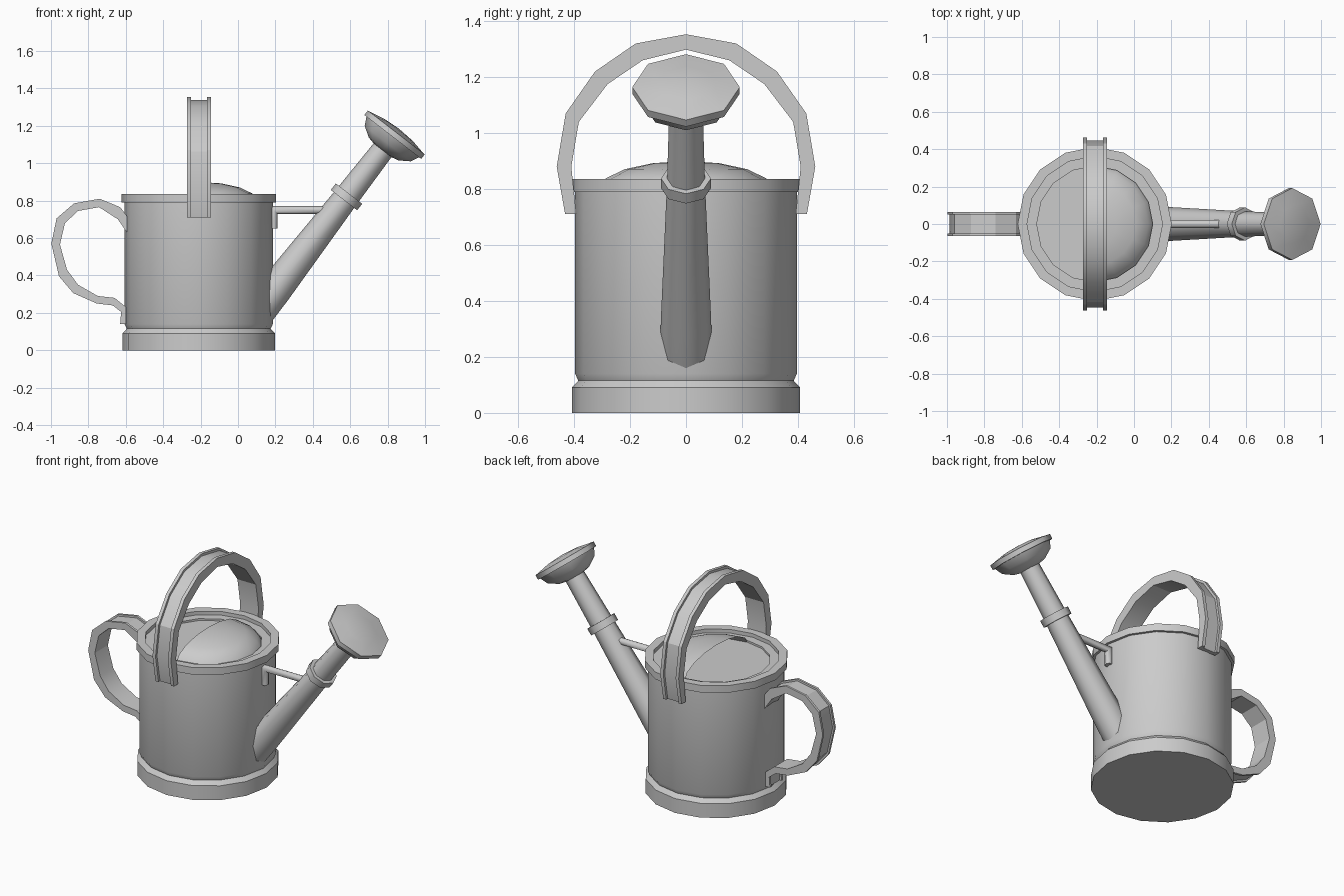
import bpy, bmesh, math
from mathutils import Matrix, Vector

if "Cube" in bpy.data.objects:
    bpy.data.objects.remove(bpy.data.objects["Cube"])


def finish(name, bm, angle):
    bmesh.ops.remove_doubles(bm, verts=bm.verts, dist=1e-5)
    bmesh.ops.recalc_face_normals(bm, faces=bm.faces)
    me = bpy.data.meshes.new(name)
    bm.to_mesh(me)
    bm.free()
    ob = bpy.data.objects.new(name, me)
    bpy.context.collection.objects.link(ob)
    bpy.ops.object.select_all(action='DESELECT')
    bpy.context.view_layer.objects.active = ob
    ob.select_set(True)
    bpy.ops.object.shade_smooth_by_angle(angle=math.radians(angle))
    return ob


def lathe(name, profile, sides, matrix, start=0.0, sweep=2 * math.pi, angle=35):
    """Turn an (r, z) profile around the local z axis."""
    bm = bmesh.new()
    verts = [bm.verts.new((r, 0, z)) for r, z in profile]
    edges = [bm.edges.new(p) for p in zip(verts, verts[1:])]
    bmesh.ops.rotate(bm, verts=verts, matrix=Matrix.Rotation(start, 3, 'Z'))
    bmesh.ops.spin(bm, geom=verts + edges, axis=(0, 0, 1), cent=(0, 0, 0),
                   angle=sweep, steps=sides)
    bmesh.ops.remove_doubles(bm, verts=bm.verts, dist=1e-5)
    bm.transform(matrix)
    return finish(name, bm, angle)


def skin(name, rings, angle):
    """Join rings of points into a capped solid."""
    bm = bmesh.new()
    rows = [[bm.verts.new(p) for p in ring] for ring in rings]
    n = len(rows[0])
    for a, b in zip(rows, rows[1:]):
        for i in range(n):
            j = (i + 1) % n
            bm.faces.new((a[i], a[j], b[j], b[i]))
    bm.faces.new(rows[0])
    bm.faces.new(rows[-1])
    return finish(name, bm, angle)


def channel(name, outer, inner, half, lip, depth, place):
    """Strap with a shallow groove along its outer side."""
    rings = []
    for o, i in zip(outer, inner):
        o, i = Vector(o), Vector(i)
        g = o + (i - o).normalized() * depth
        h, k = half, half - lip
        rings.append([place(p, w) for p, w in (
            (i, -h), (i, h), (o, h), (o, k), (g, k), (g, -k), (o, -k), (o, -h))])
    return skin(name, rings, 25)


CX = -0.21
upright = Matrix.Translation((CX, 0, 0))

# Can body with foot, rim and recessed top
lathe("can_body", [(0, 0), (.408, 0), (.408, .09), (.385, .115), (.396, .14),
                   (.396, .79), (.412, .79), (.412, .835), (.362, .835),
                   (.362, .812), (.31, .812), (.31, .80), (0, .80)], 16, upright)

# Half-dome hood over the front of the top
dome = [(.31 * math.cos(a), .80 + .10 * math.sin(a))
        for a in (math.pi / 2 * i / 4 for i in range(5))]
lathe("hood", dome, 8, upright, -math.pi / 2, math.pi, 40)

# Carrying handle arching across the top
outer = [(.432, .71), (.462, .88), (.43, 1.07), (.325, 1.22), (.18, 1.32)]
inner = [(.392, .71), (.41, .88), (.383, 1.04), (.28, 1.175), (.155, 1.26)]


def arch(half, top):
    return half + [(0, top)] + [(-y, z) for y, z in reversed(half)]


channel("top_handle", arch(outer, 1.353), arch(inner, 1.298), .064, .021, .015,
        lambda p, w: (CX + .002 + w, p[0], p[1]))

# Pouring handle at the back
outer = [(-.588, .71), (-.63, .765), (-.74, .81), (-.877, .785), (-.97, .705),
         (-.998, .57), (-.957, .395), (-.88, .305), (-.755, .25), (-.67, .24),
         (-.625, .205), (-.63, .14)]
inner = [(-.585, .617), (-.642, .70), (-.743, .765), (-.855, .745), (-.925, .68),
         (-.952, .565), (-.914, .43), (-.855, .35), (-.75, .29), (-.66, .28),
         (-.598, .23), (-.598, .14)]
channel("back_handle", outer, inner, .065, .015, .012,
        lambda p, w: (p[0], w, p[1]))

# Spout parts share one tilted axis with its origin at the collar
tilt = Matrix.Translation((.58, 0, .82)) @ Matrix.Rotation(math.radians(37.7), 4, 'Y')
lathe("spout", [(0, -.78), (.092, -.78), (.09, -.62), (.068, 0), (.06, .33),
                (0, .33)], 8, tilt, angle=50)
lathe("spout_collar", [(.06, -.022), (.089, -.022), (.089, .022), (.06, .022)],
      8, tilt, angle=50)
lathe("rose", [(0, .315), (.06, .315), (.10, .324), (.155, .36), (.178, .405),
               (.192, .405), (.192, .435), (.178, .437), (.10, .453), (0, .46)],
      8, tilt, angle=50)

# Brace rod between can and spout, bent down against the can
rod = []
for x, z, dx, dz in ((.19, .65, 1, 0), (.19, .75, .7071, -.7071), (.49, .75, 0, -1)):
    stretch = 1.414 if dx and dz else 1
    rod.append([(x + .022 * math.cos(a) * dx * stretch, .024 * math.sin(a),
                 z + .022 * math.cos(a) * dz * stretch)
                for a in (math.tau * i / 6 for i in range(6))])
skin("spout_brace", rod, 65)
